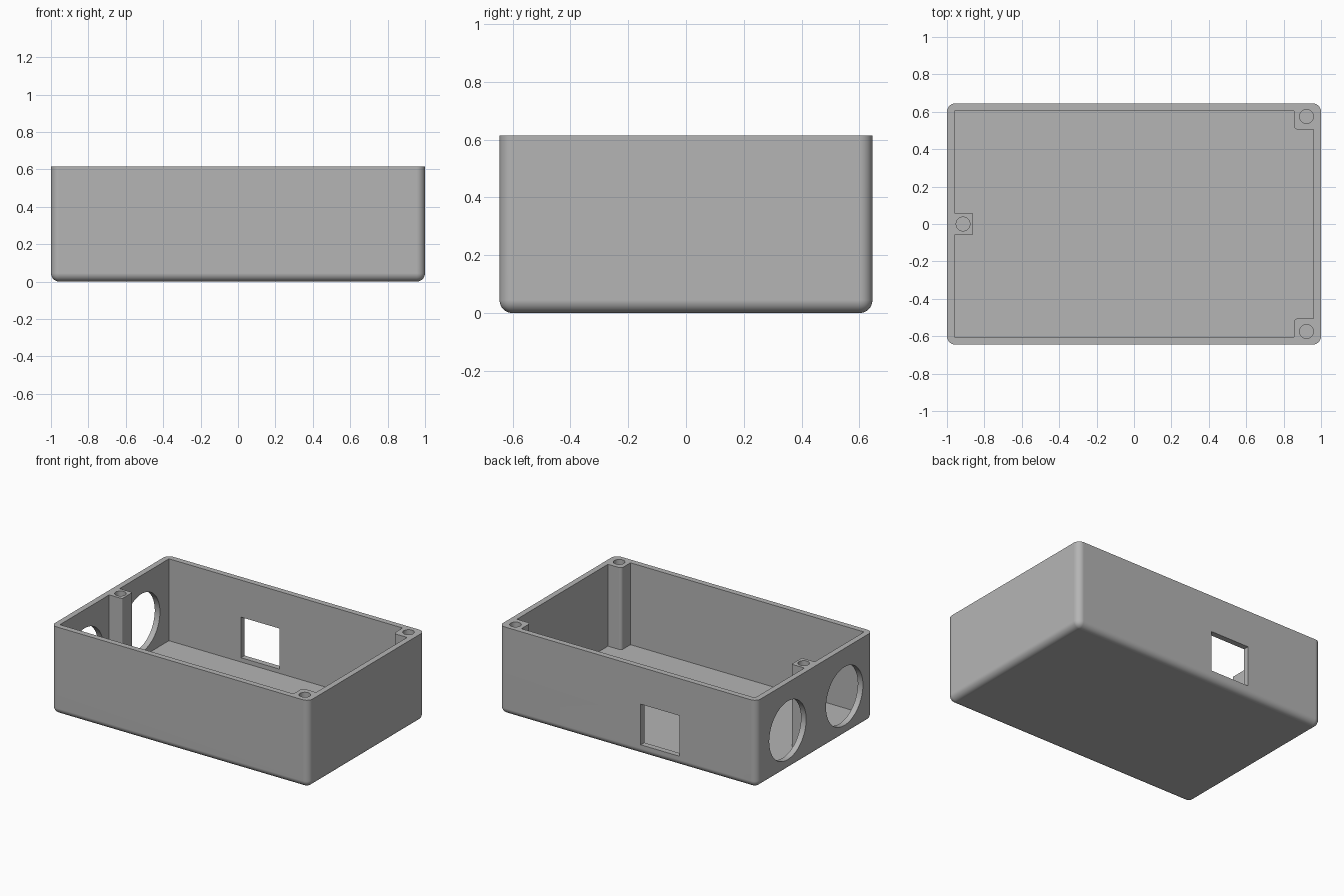
import bpy, bmesh, math
from mathutils import Matrix, Vector

cube = bpy.data.objects.get("Cube")
if cube:
    bpy.data.objects.remove(cube, do_unlink=True)

# Main dimensions
HX, HY, H = 1.0, 0.645, 0.615
WALL, FLOOR, ROUND = 0.04, 0.04, 0.045
IX, IY = HX - WALL, HY - WALL

grey = bpy.data.materials.new("plastic grey")
grey.use_nodes = True
grey.diffuse_color = (0.46, 0.46, 0.46, 1)
grey.node_tree.nodes["Principled BSDF"].inputs["Base Color"].default_value = (0.46, 0.46, 0.46, 1)


def make_object(name, bm):
    bmesh.ops.recalc_face_normals(bm, faces=bm.faces)
    mesh = bpy.data.meshes.new(name)
    bm.to_mesh(mesh)
    bm.free()
    mesh.materials.append(grey)
    obj = bpy.data.objects.new(name, mesh)
    bpy.context.collection.objects.link(obj)
    return obj


def box(low, high):
    low, high = Vector(low), Vector(high)
    bm = bmesh.new()
    bmesh.ops.create_cube(bm, size=1, matrix=Matrix.Translation((low + high) / 2)
                          @ Matrix.Diagonal((*(high - low), 1)))
    return bm


def cylinder(center, radius, depth, sides, axis="Z"):
    turn = Matrix.Rotation(math.pi / 2, 4, "Y") if axis == "X" else Matrix()
    bm = bmesh.new()
    bmesh.ops.create_cone(bm, cap_ends=True, segments=sides, radius1=radius, radius2=radius,
                          depth=depth, matrix=Matrix.Translation(center) @ turn)
    return bm


def rounded_outline(points, steps=6):
    """Each point is x, y, radius; corners are right-angled."""
    out = []
    for i, (x, y, r) in enumerate(points):
        p = Vector((x, y))
        if not r:
            out.append(p)
            continue
        a = (Vector(points[i - 1][:2]) - p).normalized() * r
        b = (Vector(points[(i + 1) % len(points)][:2]) - p).normalized() * r
        for k in range(steps + 1):
            t = k / steps * math.pi / 2
            out.append(p + a * (1 - math.sin(t)) + b * (1 - math.cos(t)))
    return out


# Outer shell, rounded everywhere except at the open rim
bm = box((-HX, -HY, 0), (HX, HY, H))
edges = [e for e in bm.edges if min(v.co.z for v in e.verts) < H / 2]
bmesh.ops.bevel(bm, geom=edges, offset=ROUND, segments=8, profile=0.5, affect="EDGES")
case = make_object("enclosure_case", bm)

# Cavity outline, notched round the three screw posts
PX, PY, MX, MY = 0.855, 0.505, -0.86, 0.0575
outline = [(-IX, -IY, 0), (PX, -IY, 0), (PX, -PY, 0.02), (IX, -PY, 0),
           (IX, PY, 0), (PX, PY, 0.02), (PX, IY, 0), (-IX, IY, 0),
           (-IX, MY, 0), (MX, MY, 0.006), (MX, -MY, 0.006), (-IX, -MY, 0)]
bm = bmesh.new()
base = bm.faces.new([bm.verts.new((p.x, p.y, FLOOR)) for p in rounded_outline(outline)])
top = bmesh.ops.extrude_face_region(bm, geom=[base])["geom"]
bmesh.ops.translate(bm, vec=(0, 0, H), verts=[v for v in top if isinstance(v, bmesh.types.BMVert)])
cutters = [make_object("cavity_cutter", bm)]

# Blind screw holes in the posts
for x, y in ((0.922, 0.575), (0.922, -0.575), (-0.914, 0)):
    cutters.append(make_object("screw_hole_cutter", cylinder((x, y, H), 0.037, 0.8, 32)))

# Two round openings in the end wall
for y in (0.3, -0.33):
    cutters.append(make_object("round_opening_cutter",
                               cylinder((-HX, y, 0.28), 0.205, 0.16, 64, "X")))

# Square opening in the back wall
cutters.append(make_object("square_opening_cutter",
                           box((-0.4, HY - 0.08, 0.07), (-0.1, HY + 0.08, 0.355))))

# Cut and tidy up
bpy.ops.object.select_all(action="DESELECT")
case.select_set(True)
bpy.context.view_layer.objects.active = case
for cutter in cutters:
    cutter.hide_render = True
    cut = case.modifiers.new("cut", "BOOLEAN")
    cut.operation, cut.solver, cut.object = "DIFFERENCE", "EXACT", cutter
    bpy.ops.object.modifier_apply(modifier=cut.name)
for cutter in cutters:
    bpy.data.objects.remove(cutter, do_unlink=True)

# Smooth rounds with flat walls
bpy.ops.object.shade_smooth_by_angle(angle=math.radians(30))
flat = case.modifiers.new("flat walls", "WEIGHTED_NORMAL")
flat.keep_sharp = True
